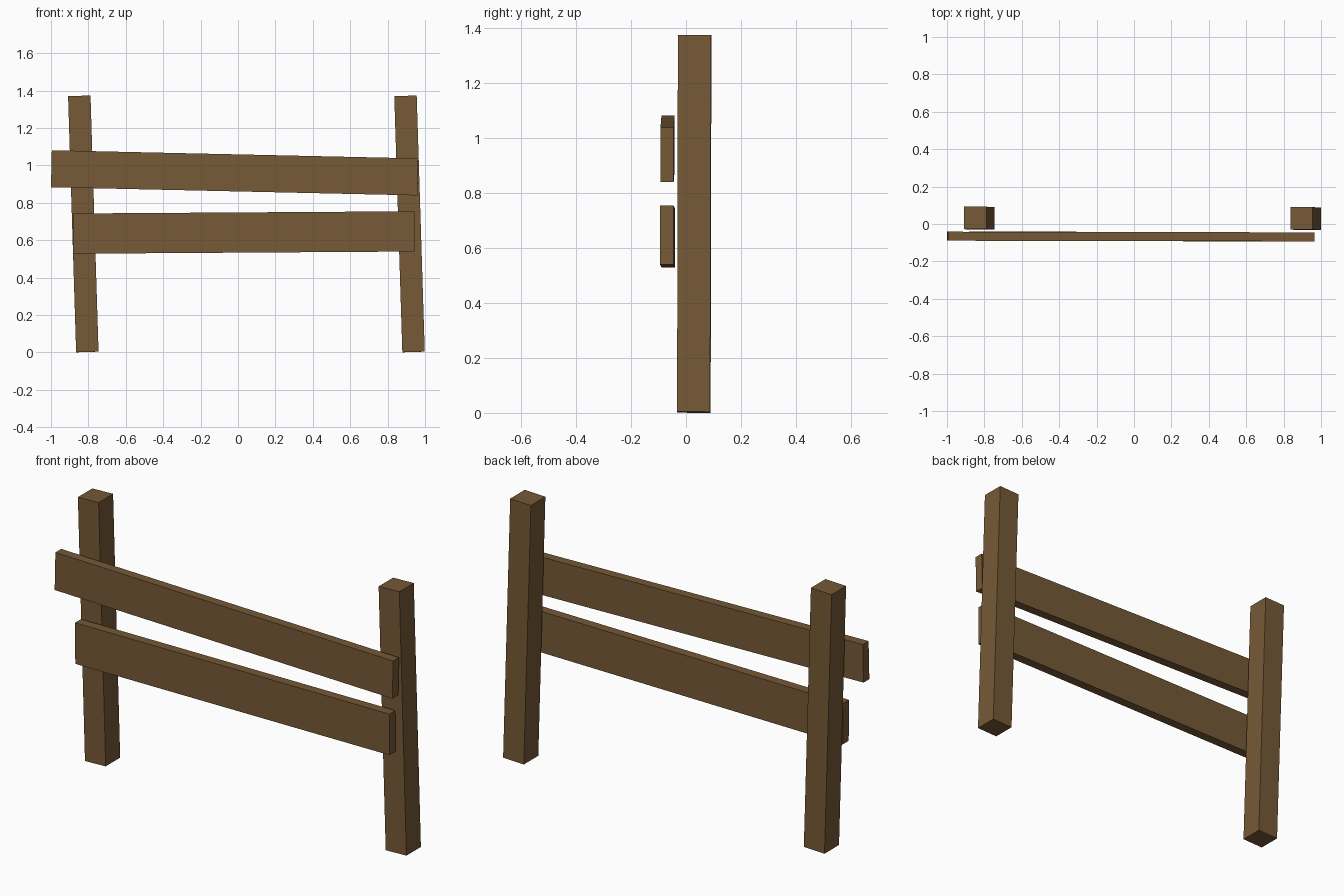
import bpy
from math import radians

if "Cube" in bpy.data.objects:
    bpy.data.objects.remove(bpy.data.objects["Cube"])

wood = bpy.data.materials.new("brown_wood")
wood.diffuse_color = (0.18, 0.10, 0.037, 1)
wood.use_nodes = True
wood.node_tree.nodes["Principled BSDF"].inputs["Base Color"].default_value = wood.diffuse_color


def board(name, center, size, tilt):
    """Rectangular timber; tilt is x, y, z rotation in degrees."""
    bpy.ops.mesh.primitive_cube_add(size=1, location=center)
    ob = bpy.context.object
    ob.name = name
    ob.scale = size
    ob.rotation_euler = [radians(a) for a in tilt]
    ob.data.materials.append(wood)


# Leaning square posts
for name, x, y in (("left_post", -0.827, 0.031), ("right_post", 0.917, 0.029)):
    board(name, (x, y, 0.687), (0.12, 0.12, 1.37), (-0.12, -1.8, 0))

# Crooked rails fixed to the front of the posts
board("upper_rail", (-0.018, -0.067, 0.960), (1.96, 0.048, 0.198), (0, 1.27, -0.1))
board("lower_rail", (0.031, -0.067, 0.641), (1.825, 0.049, 0.215), (0, -0.37, -0.18))
